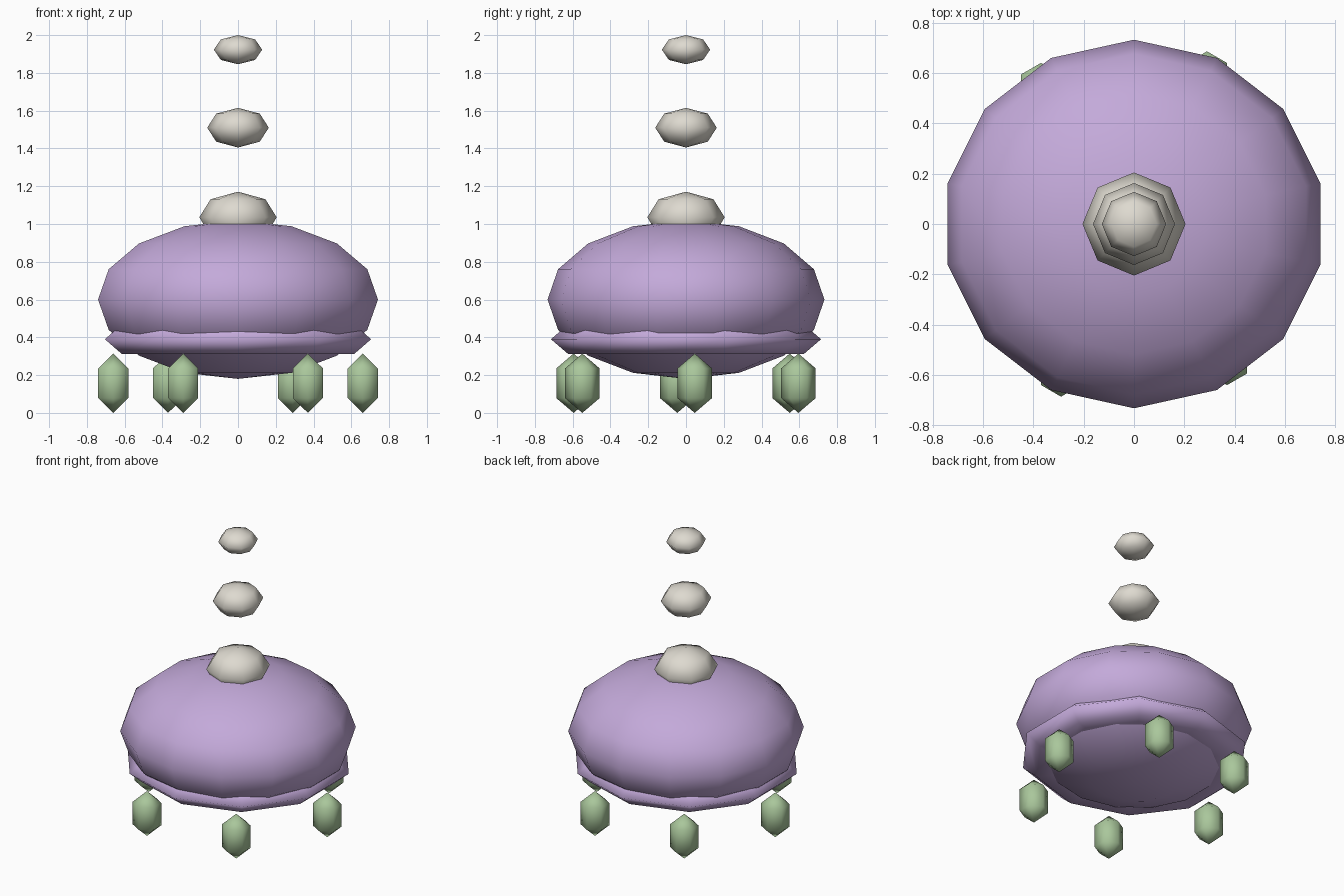
import bpy, bmesh
from math import sin, cos, pi, radians

cube = bpy.data.objects.get("Cube")
if cube:
    bpy.data.objects.remove(cube, do_unlink=True)


def material(name, rgb):
    m = bpy.data.materials.new(name)
    m.use_nodes = True
    m.diffuse_color = (*rgb, 1)
    bsdf = m.node_tree.nodes["Principled BSDF"]
    bsdf.inputs["Base Color"].default_value = (*rgb, 1)
    bsdf.inputs["Roughness"].default_value = 0.8
    return m


purple = material("soft purple", (0.55, 0.40, 0.70))
stone = material("pale stone", (0.73, 0.70, 0.63))
green = material("sage green", (0.40, 0.57, 0.33))


def lathe(name, profile, sides, mat, location, stretch=(1, 1), closed=False):
    """Turn (radius, z) points round z, with one corner on the y axis."""
    bm = bmesh.new()
    rings = []
    for r, z in profile:
        if r < 1e-5:
            rings.append([bm.verts.new((0, 0, z))] * sides)
        else:
            turn = [pi / 2 + 2 * pi * i / sides for i in range(sides)]
            rings.append([bm.verts.new((r * cos(a) * stretch[0], r * sin(a) * stretch[1], z))
                          for a in turn])
    pairs = list(zip(rings, rings[1:]))
    if closed:
        pairs.append((rings[-1], rings[0]))
    for low, high in pairs:
        for i in range(sides):
            j = (i + 1) % sides
            corners = list(dict.fromkeys((low[i], low[j], high[j], high[i])))
            bm.faces.new(corners)
    bmesh.ops.recalc_face_normals(bm, faces=bm.faces)
    for f in bm.faces:
        f.smooth = True
    mesh = bpy.data.meshes.new(name)
    bm.to_mesh(mesh)
    bm.free()
    mesh.materials.append(mat)
    ob = bpy.data.objects.new(name, mesh)
    ob.location = location
    bpy.context.collection.objects.link(ob)
    return ob


def ball(radius, height, rings):
    """Profile of a squashed sphere, from bottom to top."""
    angles = [pi * k / rings for k in range(rings + 1)]
    return [(radius * sin(a), -height * cos(a)) for a in angles]


# Rounded body, slightly wider than deep
lathe("body", ball(1, 0.42, 8), 14, purple, (0, 0, 0.6), (0.76, 0.733))

# Rim: a flattened ring round the lower body
tube = [(0.553 + 0.188 * cos(k * pi / 3), 0.09 * sin(k * pi / 3)) for k in range(6)]
lathe("rim", tube, 10, purple, (0, 0, 0.39), (1, 0.965), closed=True)

# Stack of floating stones above the body
for name, radius, height, z in (("lower_stone", 0.205, 0.136, 1.035),
                                ("middle_stone", 0.163, 0.105, 1.51),
                                ("upper_stone", 0.128, 0.077, 1.923)):
    lathe(name, ball(radius, height, 4), 8, stone, (0, 0, z))

# Six hanging pods below the rim
for i in range(6):
    a = radians(4 + 60 * i)
    lathe(f"pod_{i + 1}", ball(0.106, 0.157, 3), 6, green,
          (0.662 * cos(a), 0.662 * sin(a), 0.157))
